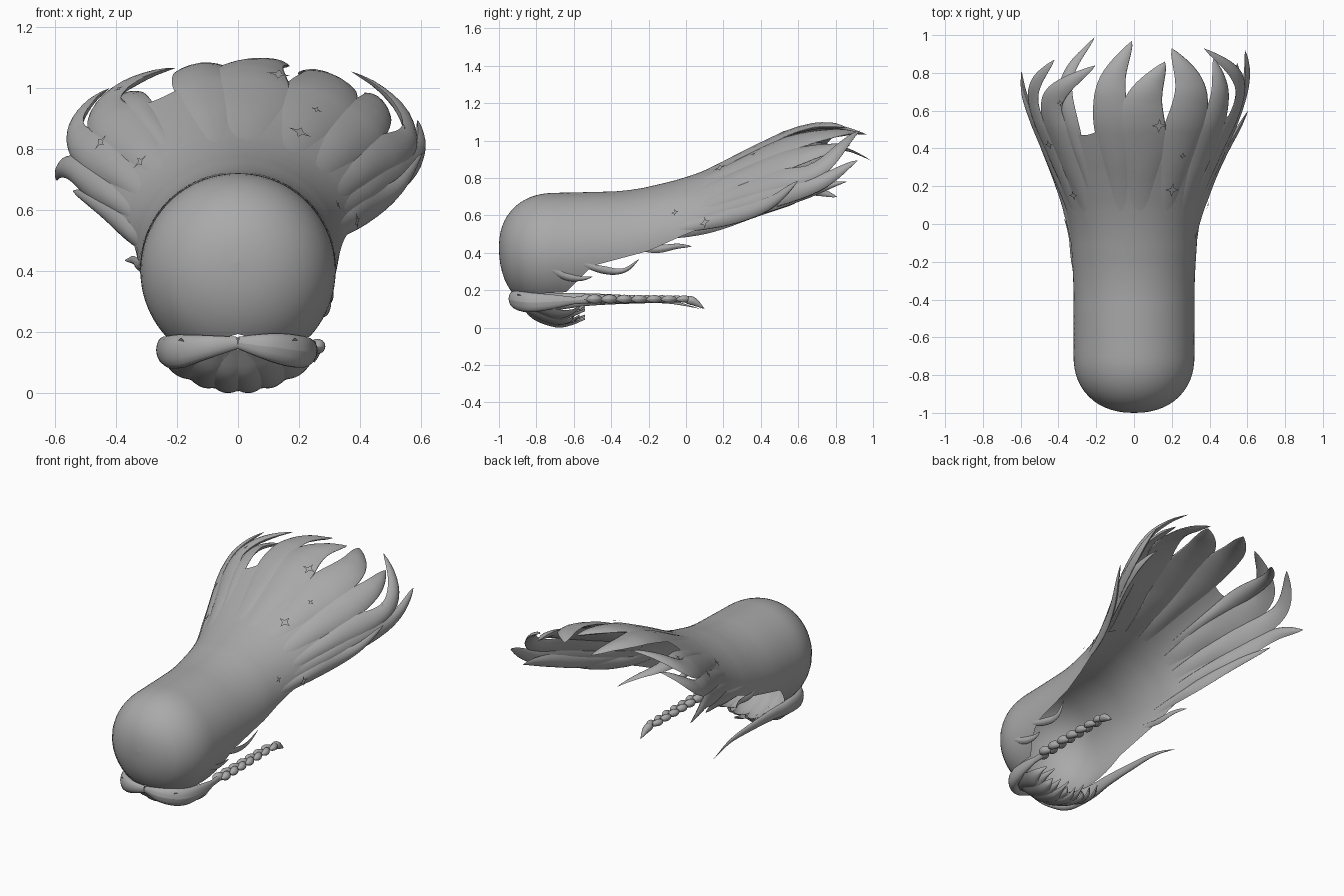
import bpy
from math import sin, cos, pi, acos, radians
from mathutils import Vector

cube = bpy.data.objects.get("Cube")
if cube:
    bpy.data.objects.remove(cube)

colour = (0.4, 0.4, 0.4, 1)
grey = bpy.data.materials.new("hair_grey")
grey.use_nodes = True
grey.diffuse_color = colour
grey.node_tree.nodes["Principled BSDF"].inputs["Base Color"].default_value = colour


def make(name, verts, faces, smooth=True):
    mesh = bpy.data.meshes.new(name)
    mesh.from_pydata(verts, [], faces)
    mesh.materials.append(grey)
    for polygon in mesh.polygons:
        polygon.use_smooth = smooth
    bpy.context.collection.objects.link(bpy.data.objects.new(name, mesh))


def grid(name, rows):
    n = len(rows[0])
    faces = [(r * n + c, r * n + c + 1, (r + 1) * n + c + 1, (r + 1) * n + c)
             for r in range(len(rows) - 1) for c in range(n - 1)]
    make(name, [vert for row in rows for vert in row], faces)


def spline(points, s):
    """Smooth curve through the points, s from 0 to 1."""
    n = len(points) - 1
    i = min(int(s * n), n - 1)
    t = s * n - i
    start, end = Vector(points[i]), Vector(points[i + 1])
    before = Vector(points[i - 1]) if i else 2 * start - end
    after = Vector(points[i + 2]) if i + 2 <= n else 2 * end - start
    leave, arrive = (end - before) / 2, (after - start) / 2
    return (start + leave * t + (3 * (end - start) - 2 * leave - arrive) * t ** 2
            + (2 * (start - end) + leave + arrive) * t ** 3)


def direction(path, s):
    return (spline(path, min(1, s + .01)) - spline(path, max(0, s - .01))).normalized()


def table(keys, y):
    for near, far in zip(keys, keys[1:]):
        if y <= far[0]:
            t = max(0, (y - near[0]) / (far[0] - near[0]))
            return [p + (q - p) * t for p, q in zip(near[1:], far[1:])]
    return list(keys[-1][1:])


# Section of the hair along its length: y, half width, height, centre height
BODY = [(-.7, .32, .32, .4), (-.3, .32, .31, .42), (0, .34, .3, .5), (.2, .4, .3, .58),
        (.4, .48, .33, .65), (.6, .56, .35, .72), (.8, .59, .33, .76), (1, .58, .27, .77)]
# Lower edge of the shell: y, height
EDGE = [(-1, .17), (-.64, .19), (-.5, .33), (-.2, .41), (0, .5), (.4, .65), (.6, .71)]


def section(y):
    samples = [table(BODY, y + step) for step in (-.08, 0, .08)]
    width, height, centre = [sum(column) / len(samples) for column in zip(*samples)]
    if y < -.7:
        k = max(0, 1 - abs((y + .7) / .3) ** 2.2) ** .45
        return width * k, height * k, centre + .03 * (1 - k)
    return width, height, centre


def surf(angle, y, lift=0.0):
    width, height, centre = section(y)
    return Vector(((width + lift) * sin(angle), y, centre + (height + lift) * cos(angle)))


# Main shell: round cap that flows into the flared length
CAP, LENGTH, HALF = 14, 40, 32
rows = []
for j in range(CAP + LENGTH + 1):
    row = []
    for i in range(-HALF, HALF + 1):
        f = i / HALF
        ragged_end = .52 + .05 * cos(9 * f)
        if j < CAP:
            y = -.7 - .3 * cos(j / CAP * pi / 2)
        else:
            y = -.7 + (ragged_end + .7) * (j - CAP) / LENGTH
        width, height, centre = section(y)
        drop = (table(EDGE, y)[0] - centre) / max(height, .001)
        row.append(surf(f * acos(max(-1, min(1, drop))), y))
    rows.append(row)
grid("hair_shell", rows)

# Strands over the shell: angle, tip angle, start y, tip y, half width, tip lift
STRANDS = [
    (-84, -100, 0, .81, .07, .02),
    (-68, -44, 0, .87, .085, .02),
    (-50, -20, 0, .84, .1, .01),
    (-40, -28, .1, .99, .05, -.14),
    (-12, -1, 0, .97, .09, -.02),
    (5, 16, 0, .86, .12, .01),
    (31, 20, 0, .93, .115, 0),
    (52, 46, 0, .88, .1, 0),
    (71, 35, 0, .93, .085, .06),
    (83, 68, 0, .92, .085, .05),
    (88, 80, -.1, .6, .07, .06),
    (88, 86, 0, .86, .07, -.04),
    (-91, -98, -.2, .58, .06, 0),
    (-97, -104, -.3, .03, .03, .03),
    (109, 103, -.6, -.25, .03, 0),
    (114, 116, -.75, -.5, .03, 0),
]
ROLL = .45  # flattens angles into lengths on the surface
for k, (angle, tip_angle, start, end, half, tip) in enumerate(STRANDS):
    mid, long = radians(angle) * ROLL, end - start
    path = [(mid * .9, start, 0), (mid, start + long * .42, 0),
            (mid * 1.03, start + long * .75, 0), (radians(tip_angle) * ROLL, end, 0)]
    rows = []
    for j in range(29):
        s = j / 28
        p, t = spline(path, s), direction(path, s)
        width = half * min(1, .45 + 1.6 * s) * (1 - max(0, s - .45) / .55) ** .75
        row = []
        # closed lens section: over the top, then back underneath
        for i in range(17):
            c = -cos(i * pi / 8)
            bulge = .016 if i <= 8 else -.02
            q = p + Vector((t.y, -t.x, 0)) * width * c
            lift = bulge * min(1, 4 * s) * (1 - c * c) * min(1, width / .04)
            row.append(surf(q.x / ROLL, q.y, lift - .004 * (1 - s) + tip * s ** 3))
        rows.append(row)
    grid(f"strand_{k + 1}", rows)


def tube(name, path, radius, steps=40, flat=1.0, sides=14):
    """Sweeps a round section; radius is a function of the position."""
    rows = []
    for j in range(steps + 1):
        s = j / steps
        along = direction(path, s)
        side = along.cross(Vector((0, 0, 1))).normalized()
        up = side.cross(along)
        turns = [-2 * pi * c / sides for c in range(sides + 1)]
        rows.append([spline(path, s) + (side * flat * cos(turn) + up * sin(turn)) * radius(s)
                     for turn in turns])
    grid(name, rows)


# Swept front locks, a plain one on the right and a braided one on the left
def lock(x):
    return [(0, -.93, .165), (x * .45, -.915, .15), (x * .85, -.83, .135),
            (x, -.68, .14), (x, -.52, .15)]


tube("right_lock", lock(-.24) + [(-.24, -.3, .15), (-.24, -.1, .14), (-.25, .08, .1)],
     lambda s: (.02 + .036 * min(1, s * 4)) * (1 - max(0, s - .3) / .7), flat=.6)
tube("left_lock", lock(.24), lambda s: .02 + .034 * abs(sin(pi * min(1, s * 1.15))), flat=.6)
for i in range(14):
    y = -.54 + i * .04
    sway = .015 if i % 2 else -.015
    size = .026 - .0005 * i
    tube(f"braid_link_{i + 1}", [(.245 + sway, y - .035, .15), (.245 + sway, y + .01, .153),
                                 (.245 - sway, y + .06, .148)],
         lambda s: size * abs(sin(pi * s)) ** .7, 12)
tube("braid_tail", [(.245, 0, .15), (.25, .04, .14), (.25, .1, .1)],
     lambda s: .024 * sin(pi * (1 + 3 * s) / 4), 12)

# Fringe: a bowl of overlapping pointed locks below the cap
for i in range(11):
    x = (i - 5) * .036
    z = 1.9 * x * x + i % 2 * .008
    path = [(x * .8, -.9, .14), (x, -.82, .045 + z), (x * 1.1, -.7, z),
            (x * 1.15, -.62, .008 + z), (x, -.54 - .03 * (i % 3), .04 + z)]
    rows = []
    for j in range(17):
        s = j / 16
        width = .042 * min(1, 2 - 2 * s)
        across = [c / 3 for c in range(3, -4, -1)]
        rows.append([spline(path, s) + Vector((c * width, 0, 3.8 * x * c * width + .012 * c * c))
                     for c in across])
    grid(f"fringe_{i + 1}", rows)

# Four pointed sparkles lying on the hair: angle, y, size
SPARKLES = [(14, .52, .04), (32, .36, .02), (29, .18, .04), (-52, .15, .03), (66, -.06, .02),
            (68, .67, .02), (-42, .64, .02), (-62, .42, .03), (86, .1, .03)]
for k, (angle, y, size) in enumerate(SPARKLES):
    a = radians(angle)
    middle = surf(a, y, .022)
    across = (surf(a + .02, y) - surf(a - .02, y)).normalized()
    along = (surf(a, y + .01) - surf(a, y - .01)).normalized()
    ring = [middle + (across * cos(i * pi / 4) + along * sin(i * pi / 4))
            * size * (.35 if i % 2 else 1) for i in range(8)]
    make(f"sparkle_{k + 1}", [middle] + ring,
         [(0, i + 1, (i + 1) % 8 + 1) for i in range(8)], smooth=False)
